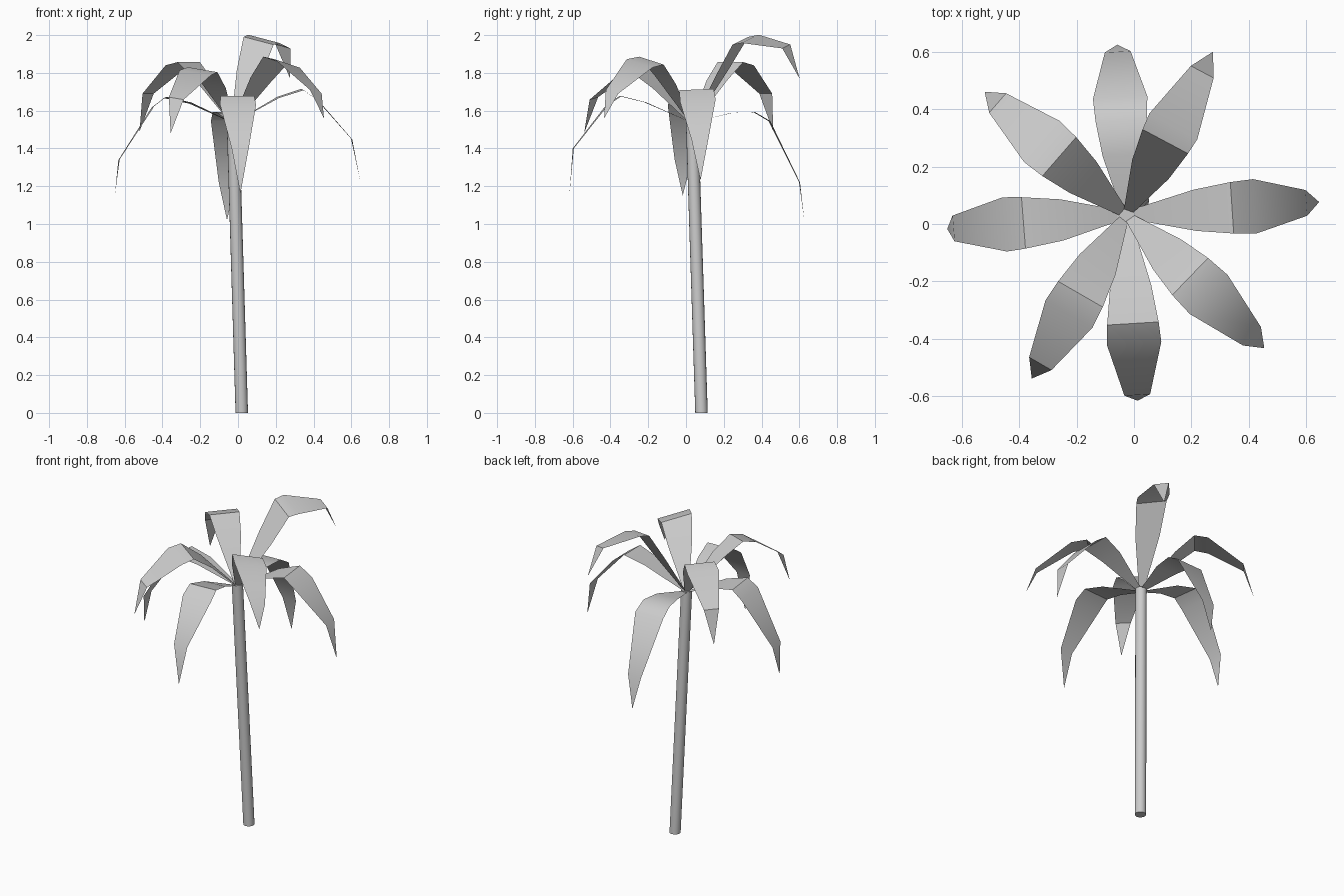
import bpy, bmesh, math
from mathutils import Vector

if "Cube" in bpy.data.objects:
    bpy.data.objects.remove(bpy.data.objects["Cube"])

BASE = Vector((0.02, 0.082, 0.0))
CROWN = Vector((-0.027, 0.032, 1.55))


def add_mesh(name, verts, faces):
    mesh = bpy.data.meshes.new(name)
    mesh.from_pydata(verts, [], faces)
    ob = bpy.data.objects.new(name, mesh)
    bpy.context.collection.objects.link(ob)
    bpy.context.view_layer.objects.active = ob
    ob.select_set(True)
    bpy.ops.object.shade_smooth_by_angle(angle=math.radians(35))
    ob.select_set(False)
    return ob


# Leaning trunk: a closed tube from base to crown
SIDES, RADIUS = 16, 0.033
verts = []
for centre in (BASE, CROWN):
    for i in range(SIDES):
        a = 2 * math.pi * i / SIDES
        verts.append(centre + Vector((RADIUS * math.cos(a), RADIUS * math.sin(a), 0)))
faces = [(i, (i + 1) % SIDES, SIDES + (i + 1) % SIDES, SIDES + i) for i in range(SIDES)]
faces += [tuple(reversed(range(SIDES))), tuple(range(SIDES, 2 * SIDES))]
add_mesh("trunk", verts, faces)

# Frond half widths at each station from root towards tip
HALF = (0.015, 0.072, 0.09, 0.095, 0.045)


def frond(name, azimuth, roll, spine):
    a = math.radians(azimuth)
    out = Vector((math.cos(a), math.sin(a), 0))
    side = Vector((-math.sin(a), math.cos(a), 0))
    points = [(0.01, CROWN.z - 0.01)] + spine
    centres = [Vector((CROWN.x, CROWN.y, 0)) + out * r + Vector((0, 0, z)) for r, z in points]
    verts = []
    for c, w in zip(centres, HALF):
        across = side * w + Vector((0, 0, roll * w / 0.095))
        verts += [c - across, c + across]
    verts.append(centres[-1])
    faces = [(2 * i, 2 * i + 2, 2 * i + 3, 2 * i + 1) for i in range(len(HALF) - 1)]
    n = 2 * len(HALF)
    faces.append((n - 2, n, n - 1))
    add_mesh(name, verts, faces)


# Eight drooping fronds: azimuth, sideways roll, spine as (reach, height)
frond("frond_east", 3.8, 0.004, [(.24, 1.67), (.37, 1.712), (.45, 1.655), (.63, 1.45), (.675, 1.23)])
frond("frond_north_east", 62, 0.022, [(.18, 1.80), (.29, 1.97), (.35, 1.98), (.565, 1.94), (.645, 1.77)])
frond("frond_north", 93, 0.0, [(.21, 1.588), (.33, 1.592), (.41, 1.545), (.57, 1.22), (.595, 1.02)])
frond("frond_north_west", 139, 0.0, [(.20, 1.76), (.31, 1.857), (.39, 1.84), (.595, 1.69), (.655, 1.49)])
frond("frond_west", 184.5, 0.004, [(.225, 1.64), (.36, 1.67), (.425, 1.62), (.605, 1.34), (.627, 1.15)])
frond("frond_south_west", 240, -0.014, [(.20, 1.73), (.32, 1.817), (.40, 1.80), (.60, 1.665), (.66, 1.48)])
frond("frond_south", 273.5, 0.0, [(.25, 1.645), (.38, 1.677), (.45, 1.63), (.63, 1.40), (.65, 1.16)])
frond("frond_south_east", 316, -0.022, [(.20, 1.76), (.31, 1.865), (.40, 1.85), (.61, 1.70), (.67, 1.56)])
